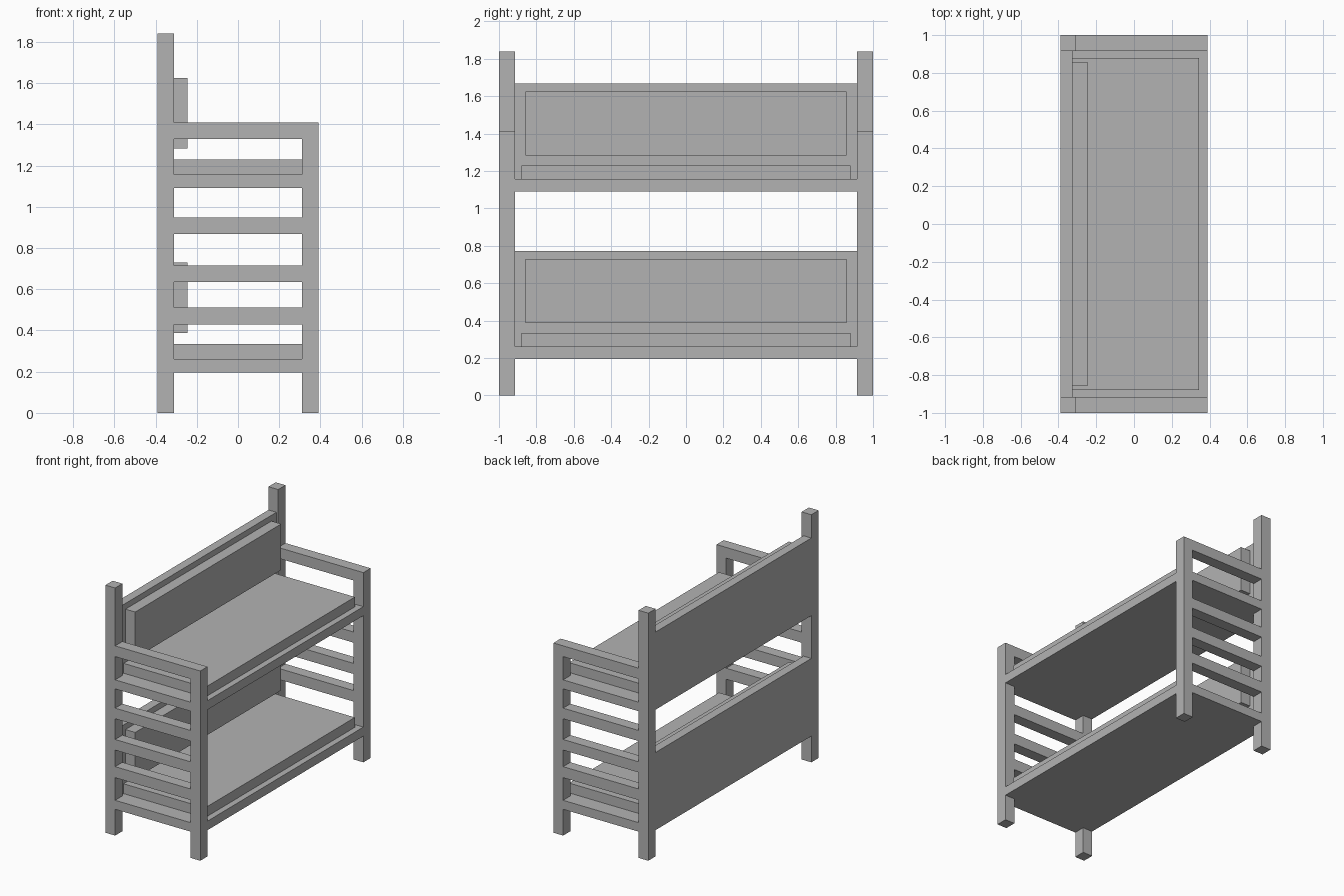
import bpy

cube = bpy.data.objects.get("Cube")
if cube:
    bpy.data.objects.remove(cube, do_unlink=True)

grey = bpy.data.materials.new("plain grey")
grey.use_nodes = True
colour = (0.45, 0.45, 0.45, 1)
grey.diffuse_color = colour
grey.node_tree.nodes["Principled BSDF"].inputs["Base Color"].default_value = colour


def box(name, x, y, z):
    """Axis-aligned box from (min, max) ranges."""
    bpy.ops.mesh.primitive_cube_add(size=1)
    ob = bpy.context.object
    ob.name = ob.data.name = name
    for v in ob.data.vertices:
        v.co = [sum(r) / 2 + c * (r[1] - r[0]) for r, c in zip((x, y, z), v.co)]
    ob.data.materials.append(grey)
    return ob


BACK, FRONT, POST = -0.39, 0.39, 0.08
END, INNER = 1.0, 0.915

# End ladders: two posts and six rungs at each end
rungs = [(0.195, 0.262), (0.43, 0.512), (0.635, 0.714),
         (0.868, 0.947), (1.09, 1.157), (1.33, 1.41)]
for side, y in (("near", (-END, -INNER)), ("far", (INNER, END))):
    box(side + "_back_post", (BACK, BACK + POST), y, (0, 1.84))
    box(side + "_front_post", (FRONT - POST, FRONT), y, (0, 1.41))
    for i, z in enumerate(rungs):
        box(f"{side}_rung_{i + 1}", (BACK + POST, FRONT - POST), y, z)

# Two bunks: platform, mattress, back panel and back cushion
for level, base in (("lower", 0.195), ("upper", 1.09)):
    deck = base + 0.067
    box(level + "_platform", (BACK + 0.065, FRONT), (-INNER, INNER), (base, deck))
    box(level + "_mattress", (BACK + 0.065, 0.345), (-0.88, 0.88), (deck, deck + 0.073))
    box(level + "_back_panel", (BACK, BACK + 0.065), (-INNER, INNER), (base, base + 0.577))
    box(level + "_back_cushion", (BACK + 0.065, -0.245), (-0.857, 0.857),
        (base + 0.192, base + 0.534))
